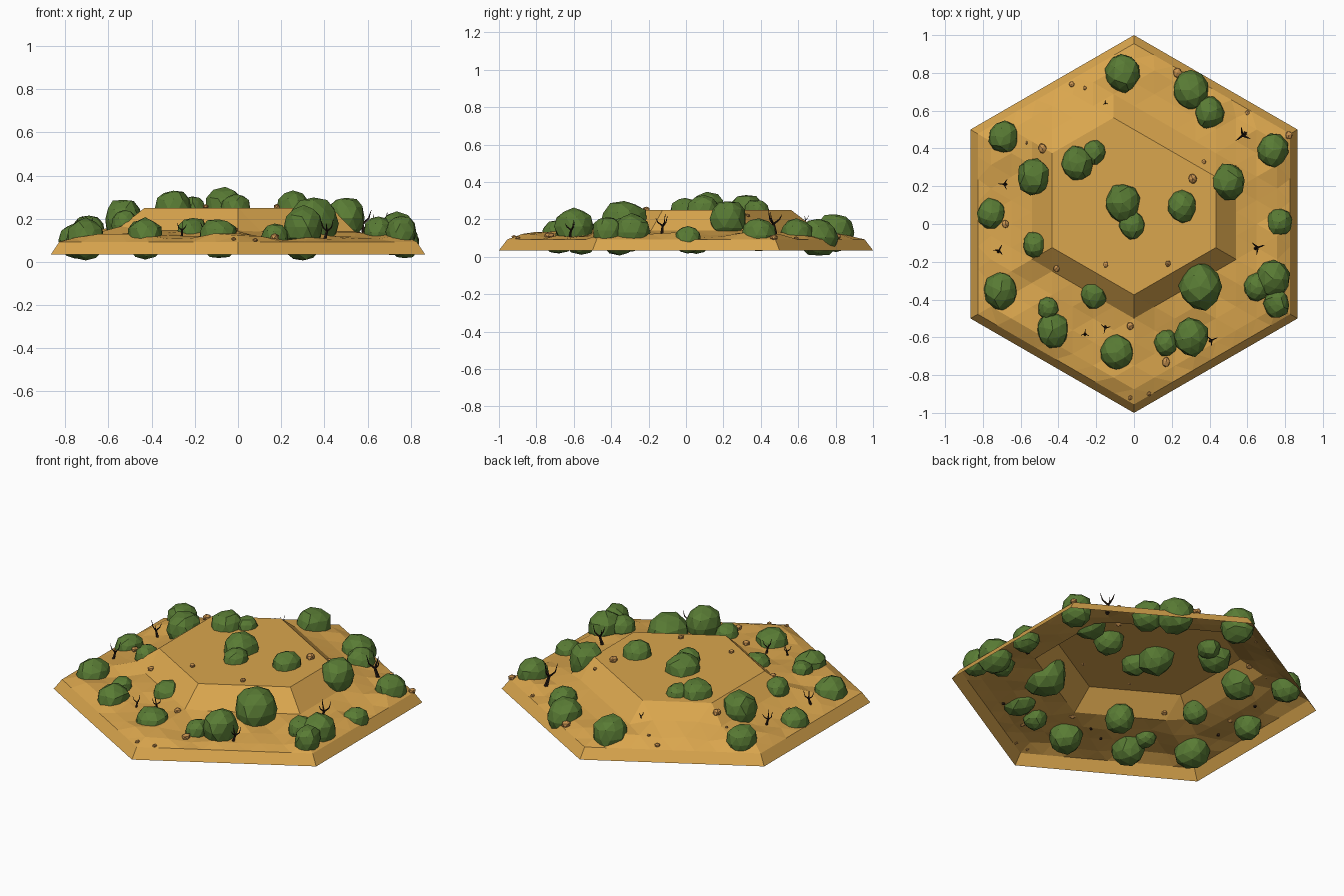
import bpy, bmesh, math, random
from mathutils import Vector, Matrix
from mathutils.bvhtree import BVHTree

if "Cube" in bpy.data.objects:
    bpy.data.objects.remove(bpy.data.objects["Cube"])

random.seed(4)


def material(name, rgb):
    m = bpy.data.materials.new(name)
    m.diffuse_color = (*rgb, 1)
    m.use_nodes = True
    m.node_tree.nodes["Principled BSDF"].inputs["Base Color"].default_value = m.diffuse_color
    return m


SAND = material("sand", (0.70, 0.38, 0.075))
LEAF = material("leaf", (0.10, 0.20, 0.035))
WOOD = material("dead_wood", (0.025, 0.013, 0.008))
STONE = material("stone", (0.58, 0.29, 0.08))


def finish(bm, name, mat):
    me = bpy.data.meshes.new(name)
    bm.to_mesh(me)
    bm.free()
    me.materials.append(mat)
    ob = bpy.data.objects.new(name, me)
    bpy.context.collection.objects.link(ob)
    return ob


# Ground: open triangular-lattice hexagon with an off-centre plateau and a bevelled rim
N = 8


def ground_z(i, j):
    k = i + j
    if max(abs(i), abs(j), abs(k)) == N:
        return 0.093
    sides = [(i - 4, (0.14, 0.125, 0.115)), (-i - 4, (0.165, 0.135, 0.12)),
             (k - 4, (0.155, 0.135, 0.115)), (j - 5, (0.185, 0.13, 0.12)),
             (-k - 3, (0.145, 0.13, 0.12)), (-j - 3, (0.14, 0.125, 0.115))]
    d, prof = max(sides, key=lambda s: s[0])
    if d <= 0:
        return 0.25
    if d == 1:
        return prof[0]
    return prof[min(d, 3) - 1] + random.uniform(-0.016, 0.016)


bm = bmesh.new()
grid = {}
for i in range(-N, N + 1):
    for j in range(-N, N + 1):
        ring = max(abs(i), abs(j), abs(i + j))
        if ring <= N:
            s = 0.955 if ring == N else 1
            grid[i, j] = bm.verts.new((i * math.sqrt(3) / 16 * s, (i / 16 + j / 8) * s, ground_z(i, j)))
for i, j in grid:
    for tri in (((i, j), (i + 1, j), (i, j + 1)), ((i, j), (i + 1, j - 1), (i + 1, j))):
        if all(t in grid for t in tri):
            bm.faces.new([grid[t] for t in tri])
rim = bmesh.ops.extrude_edge_only(bm, edges=[e for e in bm.edges if e.is_boundary])["geom"]
for v in rim:
    if isinstance(v, bmesh.types.BMVert):
        v.co = Vector((v.co.x / 0.955, v.co.y / 0.955, 0.035))
bmesh.ops.recalc_face_normals(bm, faces=bm.faces)
if min(bm.faces, key=lambda f: f.calc_center_median().length).normal.z < 0:
    bmesh.ops.reverse_faces(bm, faces=bm.faces)
tree = BVHTree.FromBMesh(bm)
finish(bm, "ground", SAND)


def height(x, y):
    return tree.ray_cast(Vector((x, y, 2)), Vector((0, 0, -1)))[0].z


def blob(bm, loc, size, sub, jitter, box=1.0):
    # box < 1 squares the sphere off towards a chunky block
    rot = Matrix.Rotation(random.uniform(0, 6.28), 3, 'Z')
    for v in bmesh.ops.create_icosphere(bm, subdivisions=sub, radius=1)["verts"]:
        p = Vector([math.copysign(abs(c) ** box, c) for c in v.co])
        p = (rot @ p) * random.uniform(1 - jitter, 1 + jitter)
        v.co = Vector([a * b for a, b in zip(p, size)]) + Vector(loc)
        v.co.z = max(v.co.z, 0)


# Bushes: x, y, radius, centre height above ground
BUSHES = [(-.06, .80, .095, 0), (.30, .71, .095, 0), (.40, .59, .08, 0), (-.69, .46, .08, 0),
          (-.53, .25, .09, .03), (-.30, .32, .085, 0), (-.21, .38, .06, 0), (.735, .39, .083, 0),
          (.50, .225, .09, .03), (-.06, .11, .095, 0), (-.01, -.005, .07, 0), (.255, .095, .08, 0),
          (-.755, .055, .075, 0), (.77, .01, .07, -.01), (-.525, -.11, .065, 0), (-.705, -.355, .092, 0),
          (-.455, -.445, .055, .01), (-.43, -.56, .088, -.01), (-.21, -.37, .075, -.02), (.35, -.33, .115, .05),
          (-.09, -.68, .088, -.01), (.17, -.63, .065, .01), (.305, -.60, .092, .06), (.65, -.335, .068, .02),
          (.735, -.29, .092, .01), (.755, -.425, .07, .02)]
bm = bmesh.new()
for x, y, r, dz in BUSHES:
    z = height(x, y) + dz - 0.008
    blob(bm, (x, y, z), (r * 0.97, r * 1.08, r * 1.07), 2, 0.06, 0.9)
finish(bm, "bushes", LEAF)

# Pebbles: x, y, radius
PEBBLES = [(-.33, .74, .015), (-.26, .72, .01), (.23, .80, .025), (.37, .33, .012), (.31, .24, .025),
           (.60, .59, .012), (.82, .47, .02), (-.485, .40, .024), (-.57, .43, .008), (-.68, 0, .02),
           (-.41, -.235, .018), (-.15, -.215, .015), (.18, -.21, .015), (-.02, -.54, .02),
           (.17, -.73, .024), (-.02, -.92, .012), (.08, -.90, .012)]
bm = bmesh.new()
for x, y, r in PEBBLES:
    blob(bm, (x, y, height(x, y) + r * 0.4), (r, r * 1.2, r * 0.8), 1, 0.1)
finish(bm, "pebbles", STONE)


# Dead saplings: tapered bent trunk with forked twigs
def limb(bm, a, b, r1, r2):
    d = b - a
    m = Matrix.Translation((a + b) / 2) @ d.to_track_quat('Z', 'Y').to_matrix().to_4x4()
    bmesh.ops.create_cone(bm, cap_ends=True, segments=5, radius1=r1, radius2=r2, depth=d.length, matrix=m)


SAPLINGS = [(-.15, .635, .04), (.59, .48, .13), (-.675, .21, .09), (-.72, -.15, .09),
            (.64, -.13, .11), (.40, -.62, .09), (-.15, -.54, .08), (-.26, -.59, .07)]
bm = bmesh.new()
for x, y, h in SAPLINGS:
    base = Vector((x, y, height(x, y) - 0.01))
    ang = random.uniform(0, 6.28)
    lean = Vector((math.cos(ang), math.sin(ang), 0))
    fork = base + Vector((0, 0, h * 0.5)) + lean * h * 0.15
    limb(bm, base, fork, h * 0.09, h * 0.06)
    for k in range(3):
        t = ang + k * 2.1
        out = Vector((math.cos(t), math.sin(t), 0))
        mid = fork + out * h * 0.25 + Vector((0, 0, h * 0.2))
        limb(bm, fork, mid, h * 0.05, h * 0.03)
        limb(bm, mid, mid + out * h * 0.1 + Vector((0, 0, h * (0.4 - 0.1 * k))), h * 0.03, 0.001)
finish(bm, "dead_saplings", WOOD)
